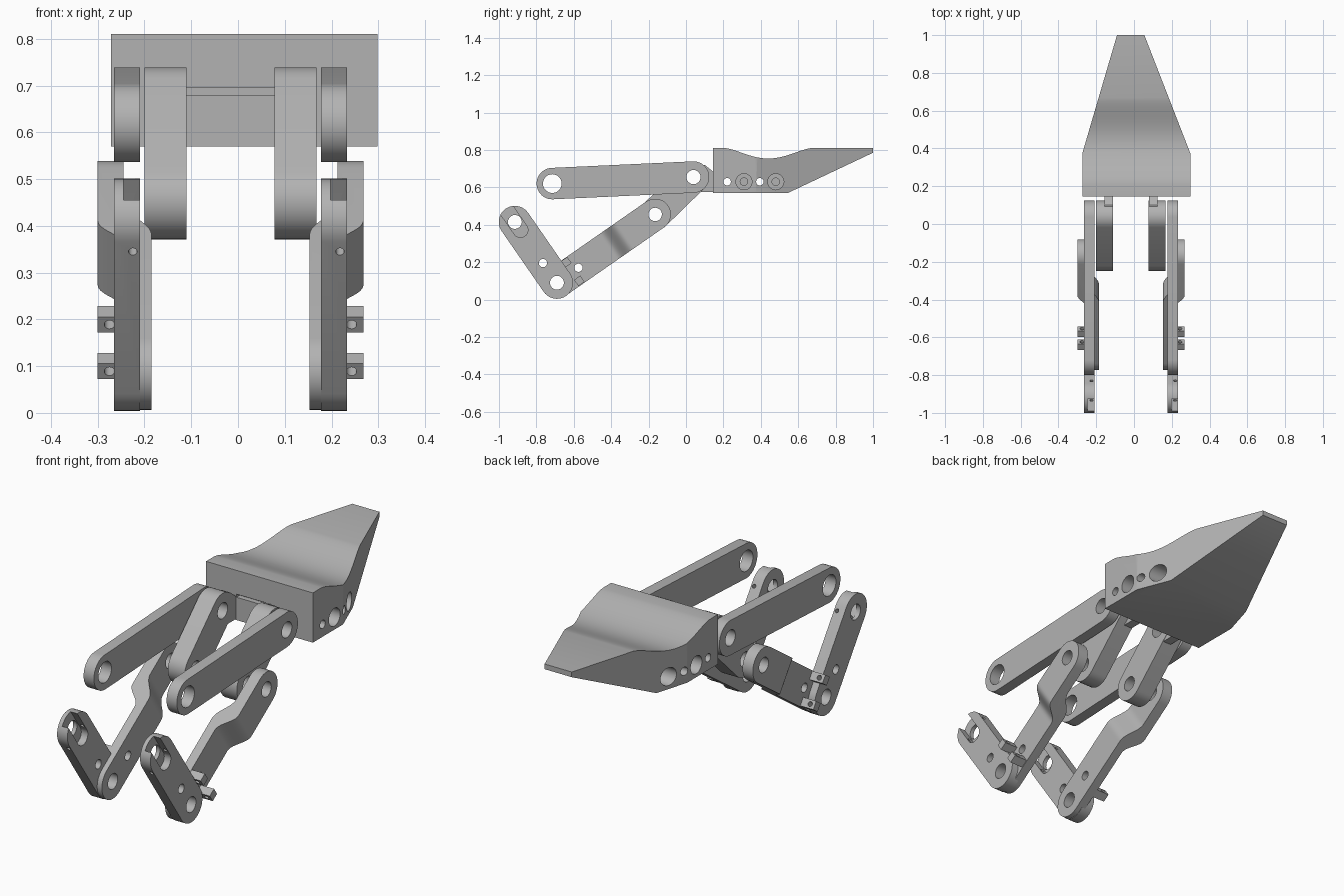
import bpy, bmesh, math
from mathutils import Vector

cube = bpy.data.objects.get("Cube")
if cube:
    bpy.data.objects.remove(cube, do_unlink=True)

grey = bpy.data.materials.new("plain grey")
grey.use_nodes = True
grey.diffuse_color = (0.45, 0.45, 0.45, 1)
grey.node_tree.nodes["Principled BSDF"].inputs["Base Color"].default_value = grey.diffuse_color

MID = -0.016                                  # mirror plane of the linkage
TOP_PIVOT, MID_PIVOT = (0.04, 0.655), (-0.165, 0.455)
ARM_END = (-0.715, 0.62)
FOOT, TOE = (-0.69, 0.09), (-0.915, 0.415)
AXIS = (Vector(MID_PIVOT) - Vector(FOOT)).normalized()


def side_map(a, b, c):
    return (c, a, b)


def plan_map(a, b, c):
    return (a, b, c)


def leg_frame(side):
    # local coordinates: along the leg, outward, across the leg
    def place(s, d, t):
        y = FOOT[0] + AXIS.x * s - AXIS.y * t
        z = FOOT[1] + AXIS.y * s + AXIS.x * t
        return (MID + side * d, y, z)
    return place


def prism(name, points, lo, hi, place=side_map):
    bm = bmesh.new()
    low = [bm.verts.new(place(a, b, lo)) for a, b in points]
    high = [bm.verts.new(place(a, b, hi)) for a, b in points]
    bm.faces.new(low)
    bm.faces.new(high)
    for i in range(len(points)):
        j = (i + 1) % len(points)
        bm.faces.new((low[i], low[j], high[j], high[i]))
    bmesh.ops.recalc_face_normals(bm, faces=bm.faces)
    mesh = bpy.data.meshes.new(name)
    bm.to_mesh(mesh)
    bm.free()
    mesh.materials.append(grey)
    obj = bpy.data.objects.new(name, mesh)
    bpy.context.collection.objects.link(obj)
    return obj


def stadium(p, q, r, steps=20):
    p, q = Vector(p), Vector(q)
    base = math.atan2(q.y - p.y, q.x - p.x)
    pts = []
    for centre, start in ((q, base - math.pi / 2), (p, base + math.pi / 2)):
        for i in range(steps + 1):
            a = start + math.pi * i / steps
            pts.append((centre.x + r * math.cos(a), centre.y + r * math.sin(a)))
    return pts


def rod(a, b, r):
    a, b = Vector(a), Vector(b)
    bm = bmesh.new()
    bmesh.ops.create_cone(bm, cap_ends=True, segments=32, radius1=r, radius2=r, depth=(b - a).length)
    mesh = bpy.data.meshes.new("cutter")
    bm.to_mesh(mesh)
    bm.free()
    obj = bpy.data.objects.new("cutter", mesh)
    obj.rotation_mode = 'QUATERNION'
    obj.rotation_quaternion = (b - a).to_track_quat('Z', 'Y')
    obj.location = (a + b) / 2
    bpy.context.collection.objects.link(obj)
    return obj


def bore(p, r, lo=-1, hi=1):
    return rod((lo, p[0], p[1]), (hi, p[0], p[1]), r)


def combine(obj, others, operation='DIFFERENCE'):
    bpy.context.view_layer.objects.active = obj
    for other in others:
        mod = obj.modifiers.new("cut", 'BOOLEAN')
        mod.operation, mod.solver, mod.object = operation, 'EXACT', other
        bpy.ops.object.modifier_apply(modifier=mod.name)
        bpy.data.objects.remove(other, do_unlink=True)


def finish(obj):
    bpy.ops.object.select_all(action='DESELECT')
    obj.select_set(True)
    bpy.context.view_layer.objects.active = obj
    bpy.ops.object.shade_smooth_by_angle(angle=math.radians(30))


def ease(s, s0, s1, d0, d1):
    f = min(max((s - s0) / (s1 - s0), 0), 1)
    return d0 + (d1 - d0) * (1 - math.cos(math.pi * f)) / 2


# Pedal: scooped side profile trimmed by a tapered plan
scoop = [(0.21 + 0.46 * i / 24, 0.81 - 0.056 * math.sin(math.pi * i / 24) ** 1.4) for i in range(25)]
profile = [(0.145, 0.57), (0.545, 0.57), (1.0, 0.785), (1.0, 0.81)] + scoop[::-1] + [(0.145, 0.81)]
pedal = prism("pedal", profile, -0.272, 0.298)
plan = prism("plan", [(-0.4, 0), (0.4, 0), (0.298, 0.375), (0.055, 1.0), (-0.09, 1.0), (-0.272, 0.38)],
             0, 1, plan_map)
combine(pedal, [plan], 'INTERSECT')
slot = prism("slot", [(0.1, 0.68), (0.17, 0.68), (0.17, 0.695), (0.1, 0.695)], -0.11, 0.078)
cuts = [slot] + [bore((y, 0.63), 0.02) for y in (0.22, 0.31, 0.395, 0.48)]
for y, depth in ((0.31, 0.2), (0.48, 0.15)):
    cuts += [bore((y, 0.63), 0.043, depth, 1), bore((y, 0.63), 0.043, -1, -depth)]
combine(pedal, cuts)
finish(pedal)

# Bolts closing the counterbored holes
for y in (0.31, 0.48):
    bolt = rod((-0.13, y, 0.63), (0.13, y, 0.63), 0.022)
    bolt.name = "pedal_bolt"
    bolt.data.materials.append(grey)
    finish(bolt)

for side, tag in ((1, "left"), (-1, "right")):
    def span(d0, d1):
        return sorted((MID + side * d0, MID + side * d1))

    # Long upper arm
    arm = prism(tag + "_upper_arm", stadium(ARM_END, TOP_PIVOT, 0.084), *span(0.194, 0.249))
    combine(arm, [bore(ARM_END, 0.05), bore(TOP_PIVOT, 0.038)])
    finish(arm)

    # Short crank hanging from the pedal
    crank = prism(tag + "_crank", stadium(MID_PIVOT, TOP_PIVOT, 0.084), *span(0.094, 0.184))
    combine(crank, [bore(MID_PIVOT, 0.036), bore(TOP_PIVOT, 0.038)])
    finish(crank)

    # Bracket joining the crank to the pedal
    bracket = prism(tag + "_pedal_bracket",
                    [(0.05, 0.575), (0.15, 0.575), (0.15, 0.68), (0.1, 0.72), (0.05, 0.72)], *span(0.096, 0.141))
    combine(bracket, [bore(TOP_PIVOT, 0.038)])
    finish(bracket)

    # Lower leg with a smooth sideways step
    leg = prism(tag + "_lower_leg", stadium(FOOT, MID_PIVOT, 0.084), *span(0.1, 0.4))
    ramp = [0.33 + 0.01 * i for i in range(20)]
    outer = [(s, ease(s, 0.34, 0.44, 0.214, 0.284)) for s in [-0.2] + ramp + [0.9]]
    inner = [(s, ease(s, 0.39, 0.51, 0.169, 0.229)) for s in [-0.2] + ramp + [0.9]]
    frame = leg_frame(side)
    band = prism("band", outer + inner[::-1], -0.2, 0.2, frame)
    combine(leg, [band], 'INTERSECT')
    combine(leg, [bore(MID_PIVOT, 0.036), bore(FOOT, 0.037), bore((-0.575, 0.17), 0.022)])
    finish(leg)

    # Two drilled lugs on the outside of the leg
    for t, label in ((0.062, "upper"), (-0.06, "lower")):
        lug = prism(tag + "_" + label + "_lug",
                    [(0.084, 0.2), (0.124, 0.2), (0.124, 0.284), (0.084, 0.284)], t - 0.02, t + 0.02, frame)
        combine(lug, [rod(frame(0, 0.259, t), frame(0.2, 0.259, t), 0.011)])
        finish(lug)

    # Front link with an open pocket at its upper end
    lo, hi = span(0.194, 0.249)
    link = prism(tag + "_front_link", stadium(FOOT, TOE, 0.086), lo, hi)
    pocket = prism("pocket", stadium((-0.885, 0.372), (-1.0, 0.538), 0.04), hi - 0.035, hi + 0.1)
    pin_x = hi - 0.015
    pin = rod((pin_x, -1.01, 0.318), (pin_x, -0.77, 0.484), 0.009)
    combine(link, [pocket, bore(TOE, 0.037), bore(FOOT, 0.037), bore((-0.765, 0.195), 0.022), pin])
    finish(link)
